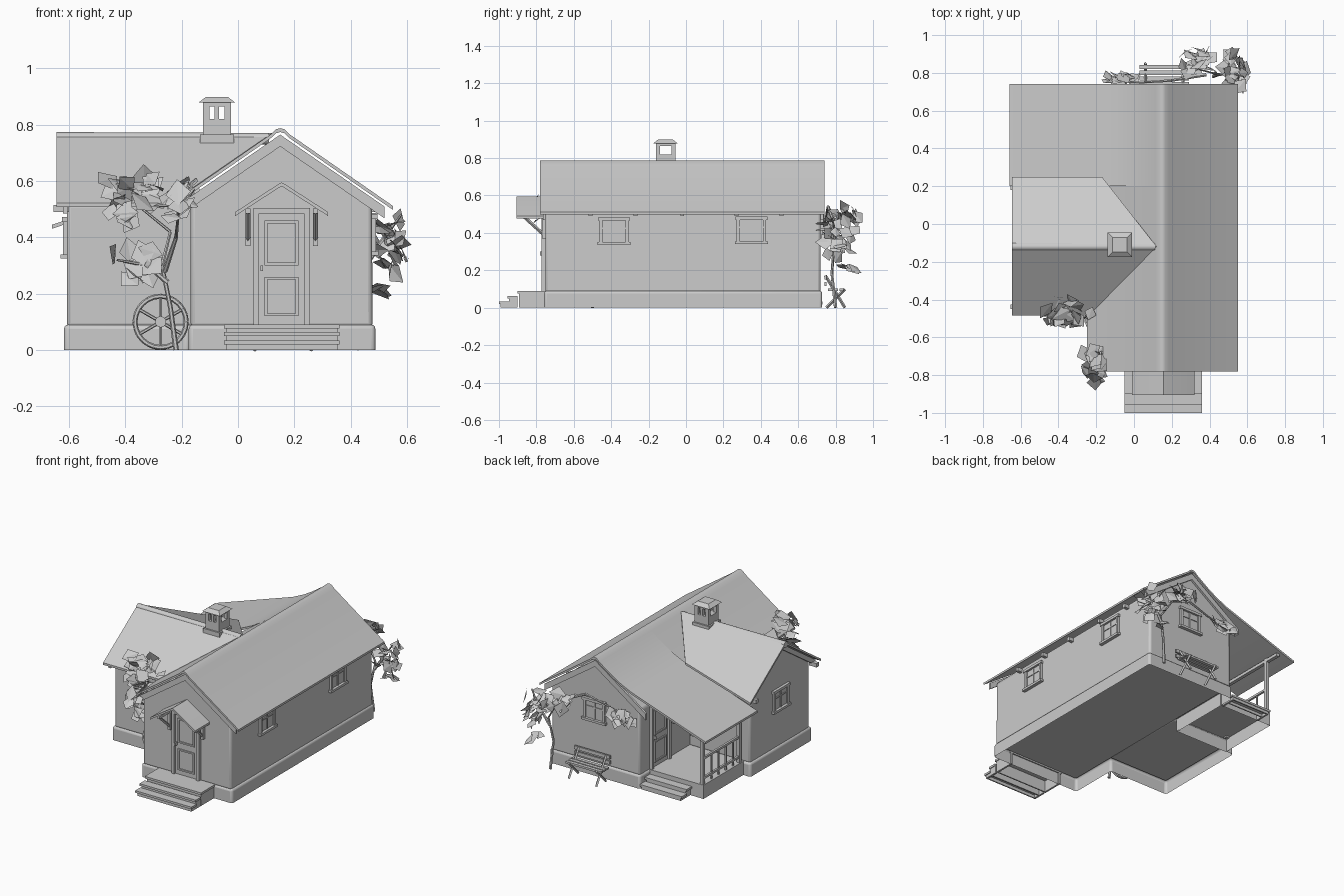
import bpy, bmesh, math, random
from mathutils import Vector, Matrix

random.seed(4)
if "Cube" in bpy.data.objects:
    bpy.data.objects.remove(bpy.data.objects["Cube"])

clay = bpy.data.materials.new("plain_grey")
clay.use_nodes = True
GREY = (0.6, 0.6, 0.6, 1)
clay.diffuse_color = GREY
clay.node_tree.nodes["Principled BSDF"].inputs["Base Color"].default_value = GREY


def finish(name, bm, bevel=0, smooth=False):
    bmesh.ops.recalc_face_normals(bm, faces=bm.faces)
    mesh = bpy.data.meshes.new(name)
    bm.to_mesh(mesh)
    bm.free()
    mesh.materials.append(clay)
    ob = bpy.data.objects.new(name, mesh)
    bpy.context.collection.objects.link(ob)
    if bevel:
        mod = ob.modifiers.new("soft_edges", 'BEVEL')
        mod.width, mod.segments = bevel, 3
    if smooth or bevel:
        bpy.context.view_layer.objects.active = ob
        ob.select_set(True)
        bpy.ops.object.shade_smooth_by_angle(angle=math.radians(35))
        ob.select_set(False)
    return ob


def boxes(name, items, loc=(0, 0, 0), turn=0):
    """Boxes given as (x0, x1, y0, y1, z0, z1), placed together."""
    bm = bmesh.new()
    place = Matrix.Translation(loc) @ Matrix.Rotation(math.radians(turn), 4, 'Z')
    for x0, x1, y0, y1, z0, z1 in items:
        size = Matrix.Diagonal((x1 - x0, y1 - y0, z1 - z0, 1))
        mid = Matrix.Translation(((x0 + x1) / 2, (y0 + y1) / 2, (z0 + z1) / 2))
        bmesh.ops.create_cube(bm, size=1, matrix=place @ mid @ size)
    return finish(name, bm)


def extrude(name, profile, a, b, axis, bevel=0, smooth=False, open_end=False):
    """Extrude a flat profile along x, y or z; open_end leaves out the first cap."""
    place = {'x': lambda u, v: (a, u, v), 'y': lambda u, v: (u, a, v), 'z': lambda u, v: (u, v, a)}[axis]
    bm = bmesh.new()
    face = bm.faces.new([bm.verts.new(place(u, v)) for u, v in profile])
    new = bmesh.ops.extrude_face_region(bm, geom=[face], use_keep_orig=True)["geom"]
    shift = Vector([(b - a) * (axis == k) for k in 'xyz'])
    bmesh.ops.translate(bm, vec=shift, verts=[v for v in new if isinstance(v, bmesh.types.BMVert)])
    if open_end:
        bmesh.ops.delete(bm, geom=[face], context='FACES_ONLY')
    return finish(name, bm, bevel, smooth)


def roof_sheet(name, line, a, b, axis='y', thick=0.014):
    return extrude(name, line + [(u, z - thick) for u, z in reversed(line)], a, b, axis, smooth=True)


def slab(name, corners, thick=0.014):
    bm = bmesh.new()
    top = [bm.verts.new(c) for c in corners]
    low = [bm.verts.new(Vector(c) - Vector((0, 0, thick))) for c in corners]
    bm.faces.new(top)
    bm.faces.new(low[::-1])
    for i in range(len(top)):
        j = (i + 1) % len(top)
        bm.faces.new((top[i], low[i], low[j], top[j]))
    return finish(name, bm)


def rod(name, points, radius, sides=8, taper=1):
    """Straight-segment tube through points."""
    bm = bmesh.new()
    n = len(points) - 1
    for i, (p, q) in enumerate(zip(points, points[1:])):
        p, q = Vector(p), Vector(q)
        r0, r1 = (radius * (1 + (taper - 1) * k / n) for k in (i, i + 1))
        rot = (q - p).to_track_quat('Z', 'Y').to_matrix().to_4x4()
        bmesh.ops.create_cone(bm, cap_ends=True, segments=sides, radius1=r0, radius2=r1,
                              depth=(q - p).length, matrix=Matrix.Translation((p + q) / 2) @ rot)
    return finish(name, bm, smooth=True)


# Walls, and a stone base that is hollow underneath
extrude("main_walls", [(-0.168, 0.08), (0.478, 0.08), (0.476, 0.52), (0.15, 0.755), (-0.168, 0.52)],
        -0.752, 0.72, 'y', bevel=0.015)
extrude("wing_walls", [(-0.42, 0.08), (0.2, 0.08), (0.2, 0.52), (-0.12, 0.74), (-0.42, 0.52)],
        -0.608, -0.15, 'x', bevel=0.015)
extrude("stone_base", [(-0.175, -0.758), (0.488, -0.758), (0.488, 0.728), (-0.175, 0.728), (-0.175, 0.21),
                       (-0.618, 0.21), (-0.618, -0.43), (-0.175, -0.43)], 0, 0.09, 'z', bevel=0.015, open_end=True)

# Roofs
ridge = [(0.185, 0.765), (0.165, 0.784), (0.15, 0.788), (0.135, 0.784), (0.115, 0.765)]
roof_sheet("main_roof", [(0.55, 0.512)] + ridge + [(-0.25, 0.512)], -0.78, 0.2)
roof_sheet("back_roof", [(0.55, 0.512)] + ridge + [(0.02, 0.7), (-0.04, 0.665), (-0.12, 0.628), (-0.66, 0.445)],
           0.2, 0.74)
peak, gable = (0.12, -0.12, 0.77), (-0.645, -0.12, 0.77)
slab("wing_roof_front", [gable, peak, (-0.24, -0.485, 0.522), (-0.645, -0.485, 0.522)])
slab("wing_roof_back", [gable, peak, (-0.17, 0.25, 0.65), (-0.645, 0.25, 0.51)])
rod("wing_ridge_cap", [(-0.645, -0.12, 0.753), (0.11, -0.12, 0.75)], 0.021, 12)

# Barge boards under the gables
for y0, label in ((-0.765, "front"), (0.72, "back")):
    roof_sheet(label + "_barge_boards", [(-0.22, 0.51), (0.15, 0.765), (0.52, 0.51)], y0, y0 + 0.014, thick=0.042)
roof_sheet("wing_barge_boards", [(-0.46, 0.52), (-0.12, 0.75), (0.2, 0.53)], -0.622, -0.605, 'x', thick=0.035)
boxes("rafter_ends", [(0.47, 0.51, y, y + 0.02, 0.49, 0.515) for y in (-0.52, -0.28, -0.03, 0.26, 0.5)]
      + [(-0.655, -0.6, y, y + 0.025, 0.49, 0.515) for y in (-0.45, 0.18)])

# Chimney with open lantern and cap
boxes("chimney_base", [(-0.135, -0.015, -0.17, -0.045, 0.7, 0.765), (-0.125, -0.025, -0.16, -0.055, 0.76, 0.82),
                       (-0.125, -0.025, -0.16, -0.055, 0.865, 0.88)])
boxes("chimney_posts", [(x, x + w, y, y + 0.022, 0.81, 0.87) for y in (-0.16, -0.077)
                        for x, w in ((-0.125, 0.023), (-0.083, 0.016), (-0.048, 0.023))])
bm = bmesh.new()
bmesh.ops.create_cone(bm, cap_ends=True, segments=4, radius1=0.092, radius2=0.055, depth=0.02,
                      matrix=Matrix.Translation((-0.075, -0.11, 0.889)) @ Matrix.Rotation(math.pi / 4, 4, 'Z'))
finish("chimney_cap", bm)


# Windows and doors, drawn facing the front and then turned
def window(name, loc, turn):
    side = [(s * 0.07 - 0.009, s * 0.07 + 0.009, -0.014, 0.01, -0.065, 0.06) for s in (-1, 1)]
    boxes(name, side + [(-0.085, 0.085, -0.018, 0.01, 0.055, 0.072), (-0.088, 0.088, -0.022, 0.01, -0.075, -0.06),
                        (-0.065, 0.065, -0.004, 0.01, -0.06, 0.055), (-0.005, 0.005, -0.009, 0, -0.06, 0.055),
                        (-0.065, 0.065, -0.009, 0, 0.012, 0.02)], loc, turn)


def door(name, loc, turn):
    parts = [(s * 0.09 - 0.01, s * 0.09 + 0.01, -0.02, 0.01, 0, 0.41) for s in (-1, 1)]
    parts += [(-0.1, 0.1, -0.02, 0.01, 0.395, 0.415), (-0.08, 0.08, -0.006, 0.01, 0, 0.4)]
    for z0, z1 in ((0.03, 0.17), (0.21, 0.37)):
        parts += [(-0.06, 0.06, -0.014, 0, z, z + 0.01) for z in (z0, z1 - 0.01)]
        parts += [(x, x + 0.01, -0.014, 0, z0, z1) for x in (-0.06, 0.05)]
    parts.append((-0.075, -0.066, -0.028, 0, 0.19, 0.21))
    boxes(name, parts, loc, turn)


window("left_window_front", (0.477, -0.385, 0.41), 90)
window("left_window_back", (0.477, 0.35, 0.415), 90)
window("back_window", (0.16, 0.72, 0.43), 180)
window("wing_window", (-0.608, -0.11, 0.4), -90)
window("porch_window", (-0.168, 0.3, 0.38), -90)
door("front_door", (0.155, -0.752, 0.09), 0)
door("porch_door", (-0.168, 0.52, 0.09), -90)

# Canopy over the front door
roof_sheet("door_canopy", [(-0.01, 0.49), (0.145, 0.59), (0.155, 0.595), (0.165, 0.59), (0.32, 0.49)], -0.905, -0.75)
for x in (0.035, 0.275):
    boxes("canopy_bracket", [(x - 0.009, x + 0.009, -0.77, -0.75, 0.37, 0.5),
                             (x - 0.009, x + 0.009, -0.88, -0.75, 0.485, 0.502)])
    rod("canopy_brace", [(x, -0.76, 0.39), (x, -0.87, 0.49)], 0.009, 4)

# Front steps: a landing and two treads carried on side boards
steps = [(-0.9, -0.75, 0.09), (-0.955, -0.9, 0.063), (-1, -0.945, 0.034)]
boxes("front_treads", [(-0.05, 0.36, y0, y1, z - 0.014, z) for y0, y1, z in steps]
      + [(-0.04, 0.355, y0 + 0.008, y0 + 0.016, 0, z - 0.01) for y0, y1, z in steps])
boxes("front_step_sides", [(x, x + 0.012, y0 + 0.008, y1, 0, z - 0.01) for y0, y1, z in steps for x in (-0.04, 0.343)])

# Porch deck (open below), steps, posts and railing
extrude("porch_deck", [(-0.565, 0.205), (-0.17, 0.205), (-0.17, 0.625), (-0.565, 0.625)], 0, 0.09, 'z', open_end=True)
boxes("porch_steps", [(-0.48, -0.175, y, y + 0.055, z, z + 0.014) for y, z in ((0.625, 0.046), (0.675, 0.018))]
      + [(x, x + 0.012, 0.62, 0.675 + 0.05 * (h < 0.03), 0, h) for x in (-0.47, -0.195) for h in (0.05, 0.02)]
      + [(-0.47, -0.185, y, y + 0.008, 0, z) for y, z in ((0.668, 0.05), (0.718, 0.02))])
boxes("porch_posts", [(-0.56, -0.537, y, y + 0.023, 0.08, 0.47) for y in (0.22, 0.6)]
      + [(-0.56, -0.537, 0.2, 0.72, 0.445, 0.465)])
boxes("porch_railing", [(-0.556, -0.542, 0.22, 0.62, z, z + 0.014) for z in (0.12, 0.25)]
      + [(-0.553, -0.545, 0.29 + i * 0.075, 0.3 + i * 0.075, 0.09, 0.25) for i in range(4)])

# Bench behind the house
boxes("bench", [(0.03, 0.29, 0.76 + i * 0.03, 0.782 + i * 0.03, 0.09, 0.103) for i in range(3)]
      + [(0.03, 0.29, 0.74, 0.752, z, z + 0.022) for z in (0.115, 0.15)])
for x in (0.06, 0.26):
    rod("bench_leg", [(x, 0.85, 0), (x, 0.745, 0.172)], 0.008, 4)
    rod("bench_leg", [(x, 0.75, 0), (x, 0.85, 0.1)], 0.008, 4)

# Cart wheel leaning on the wing
hub = Vector((-0.275, -0.46, 0.1))
rim = [hub + Vector((math.cos(t), 0, math.sin(t))) * 0.091 for t in (i * math.tau / 24 for i in range(25))]
rod("wheel_rim", rim, 0.009, 6)
rod("wheel_hub", [hub + Vector((0, s * 0.02, 0)) for s in (-1, 1)], 0.02, 12)
for i in range(6):
    rod("wheel_spoke", [hub, rim[i * 4 + 2]], 0.006, 6)


# Climbing plants: branches and large, slightly folded leaves turned outward
def leaves(name, centre, spread, count, out):
    bm = bmesh.new()
    for _ in range(count):
        d = Vector([random.gauss(0, 1) for _ in range(3)]).normalized() * random.uniform(0.4, 1)
        pos = Vector(centre) + Vector([a * b for a, b in zip(d, spread)])
        s = random.uniform(0.036, 0.056)
        face = Vector(out) + Vector([random.gauss(0, 0.4) for _ in range(3)])
        turn = face.to_track_quat('Z', 'Y').to_matrix() @ Matrix.Rotation(random.uniform(0, math.tau), 3, 'Z')
        shape = [(0, -s, 0), (s * 0.85, 0, -s * 0.15), (0, s, 0), (-s * 0.85, 0, -s * 0.15)]
        v = [bm.verts.new(pos + turn @ Vector(p)) for p in shape]
        bm.faces.new((v[0], v[1], v[2]))
        bm.faces.new((v[0], v[2], v[3]))
    return finish(name, bm)


leaves("front_vine_top", (-0.37, -0.46, 0.56), (0.15, 0.08, 0.065), 30, (0, -0.7, 0.7))
leaves("front_vine_eave", (-0.42, -0.52, 0.48), (0.09, 0.02, 0.03), 6, (0, -1, 0.5))
leaves("front_vine_low", (-0.35, -0.5, 0.31), (0.1, 0.04, 0.07), 13, (0, -1, 0.5))
leaves("front_vine_side", (-0.21, -0.74, 0.53), (0.06, 0.12, 0.08), 26, (-0.6, -0.4, 0.7))
leaves("back_vine_top", (0.32, 0.86, 0.49), (0.1, 0.09, 0.05), 24, (0, 0.7, 0.7))
leaves("back_vine_corner", (0.54, 0.81, 0.38), (0.07, 0.11, 0.13), 30, (0.7, 0.4, 0.6))
leaves("back_vine_wall", (-0.07, 0.775, 0.46), (0.12, 0.015, 0.04), 14, (0, 0.9, 0.5))
leaves("back_vine_low", (0.5, 0.88, 0.22), (0.05, 0.05, 0.02), 4, (0.4, 0.5, 0.8))
vines = {
    "front_vine_trunk": [(-0.22, -0.5, 0), (-0.24, -0.5, 0.15), (-0.27, -0.5, 0.3), (-0.24, -0.48, 0.42),
                         (-0.4, -0.47, 0.55)],
    "front_vine_branch": [(-0.26, -0.5, 0.28), (-0.22, -0.6, 0.4), (-0.21, -0.8, 0.5)],
    "front_vine_twig": [(-0.25, -0.5, 0.24), (-0.32, -0.5, 0.3), (-0.43, -0.52, 0.32)],
    "back_vine_trunk": [(0.43, 0.8, 0), (0.42, 0.78, 0.18), (0.45, 0.79, 0.33), (0.34, 0.82, 0.5)],
    "back_vine_branch": [(0.44, 0.79, 0.28), (0.52, 0.8, 0.4), (0.58, 0.78, 0.48)],
    "back_vine_runner": [(0.38, 0.79, 0.46), (0.2, 0.76, 0.54), (0.05, 0.75, 0.5), (-0.15, 0.75, 0.45)],
}
for label, path in vines.items():
    rod(label, path, 0.01, 6, taper=0.4)
